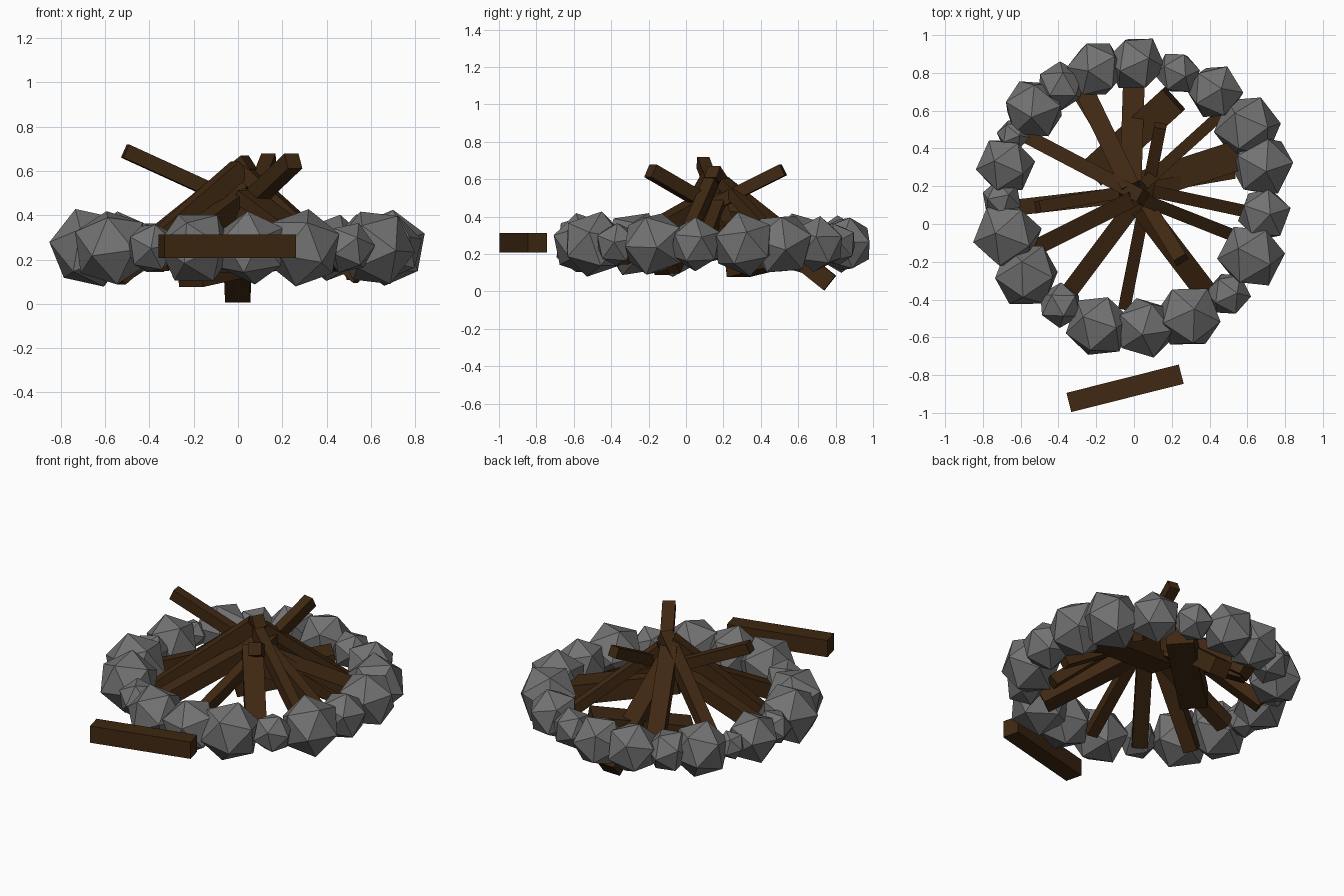
import bpy, bmesh, random
from mathutils import Vector, Matrix, Euler

random.seed(4)


def material(name, color):
    m = bpy.data.materials.new(name)
    m.diffuse_color = (*color, 1)
    return m


WOOD = material("dark_wood", (0.05, 0.021, 0.006))
ROCK = material("grey_rock", (0.17, 0.17, 0.17))


def finish(bm, name, mat):
    me = bpy.data.meshes.new(name)
    bm.to_mesh(me)
    bm.free()
    me.materials.append(mat)
    ob = bpy.data.objects.new(name, me)
    bpy.context.collection.objects.link(ob)


def stone(name, x, y, r):
    # Faceted rock: a randomly turned icosahedron
    bm = bmesh.new()
    turn = Euler([random.uniform(0, 6.28) for _ in range(3)]).to_matrix().to_4x4()
    bmesh.ops.create_icosphere(bm, subdivisions=1, radius=r * 1.1,
                               matrix=Matrix.Translation((x, y, 0.253)) @ turn)
    finish(bm, name, ROCK)


def beam(name, a, b, w, h=None):
    # Square log running from a to b
    a, b = Vector(a), Vector(b)
    axis = (b - a).normalized()
    side = axis.cross(Vector((0, 0, 1))).normalized()
    up = side.cross(axis)
    rot = Matrix((side, axis, up)).transposed().to_4x4()
    bm = bmesh.new()
    bmesh.ops.create_cube(bm, size=1, matrix=Matrix.Translation((a + b) / 2) @ rot
                          @ Matrix.Diagonal((w, (b - a).length, h or w, 1)))
    finish(bm, name, WOOD)


# Ring of stones: x, y, radius
ring = [
    (0.01, 0.85, 0.145), (0.23, 0.80, 0.11), (0.43, 0.70, 0.14), (0.60, 0.51, 0.165),
    (0.68, 0.31, 0.16), (0.69, 0.05, 0.135), (0.62, -0.17, 0.165), (0.50, -0.37, 0.11),
    (0.29, -0.49, 0.165), (0.06, -0.55, 0.155), (-0.19, -0.54, 0.16), (-0.39, -0.43, 0.11),
    (-0.57, -0.27, 0.165), (-0.67, -0.06, 0.17), (-0.70, 0.13, 0.10), (-0.68, 0.31, 0.145),
    (-0.64, 0.47, 0.08), (-0.53, 0.61, 0.155), (-0.39, 0.73, 0.12), (-0.20, 0.82, 0.145),
]
for i, s in enumerate(ring):
    stone(f"ring_stone_{i + 1}", *s)

# Long sticks that poke out past the top of the pile
beam("long_stick_left", (0.52, 0.27, 0.22), (-0.51, 0.09, 0.69), 0.065)
beam("long_stick_back", (-0.05, -0.44, 0.17), (0.14, 0.52, 0.65), 0.065)
beam("long_stick_front", (-0.27, 0.66, 0.15), (0.25, -0.19, 0.645), 0.075)

# Low thick logs
beam("back_log", (0, 0.77, 0.045), (-0.02, 0.15, 0.54), 0.115, 0.1)
beam("low_log", (-0.22, 0.27, 0.145), (0.21, 0.66, 0.24), 0.16, 0.14)
beam("right_log", (0.57, 0.37, 0.23), (-0.08, 0.16, 0.40), 0.16, 0.12)

# Leaning sticks: outer end, inner top end, width
leaning = [
    ((0.46, 0.58, 0.17), (0.04, 0.20, 0.58), 0.06),
    ((0.58, 0.07, 0.18), (0.02, 0.19, 0.50), 0.065),
    ((0.55, -0.07, 0.12), (0.02, 0.14, 0.60), 0.065),
    ((0.38, -0.36, 0.20), (0.03, 0.10, 0.46), 0.12),
    ((-0.36, -0.38, 0.19), (0.03, 0.14, 0.48), 0.09),
    ((-0.55, -0.14, 0.12), (0.01, 0.14, 0.61), 0.085),
    ((-0.60, 0.09, 0.20), (0.0, 0.16, 0.46), 0.085),
    ((-0.56, 0.46, 0.15), (0.05, 0.14, 0.64), 0.075),
    ((-0.26, 0.70, 0.16), (-0.01, 0.18, 0.57), 0.10),
]
for i, s in enumerate(leaning):
    beam(f"leaning_stick_{i + 1}", *s)

# Spare log lying in front of the ring
beam("spare_log", (-0.345, -0.945, 0.26), (0.25, -0.795, 0.26), 0.105)
